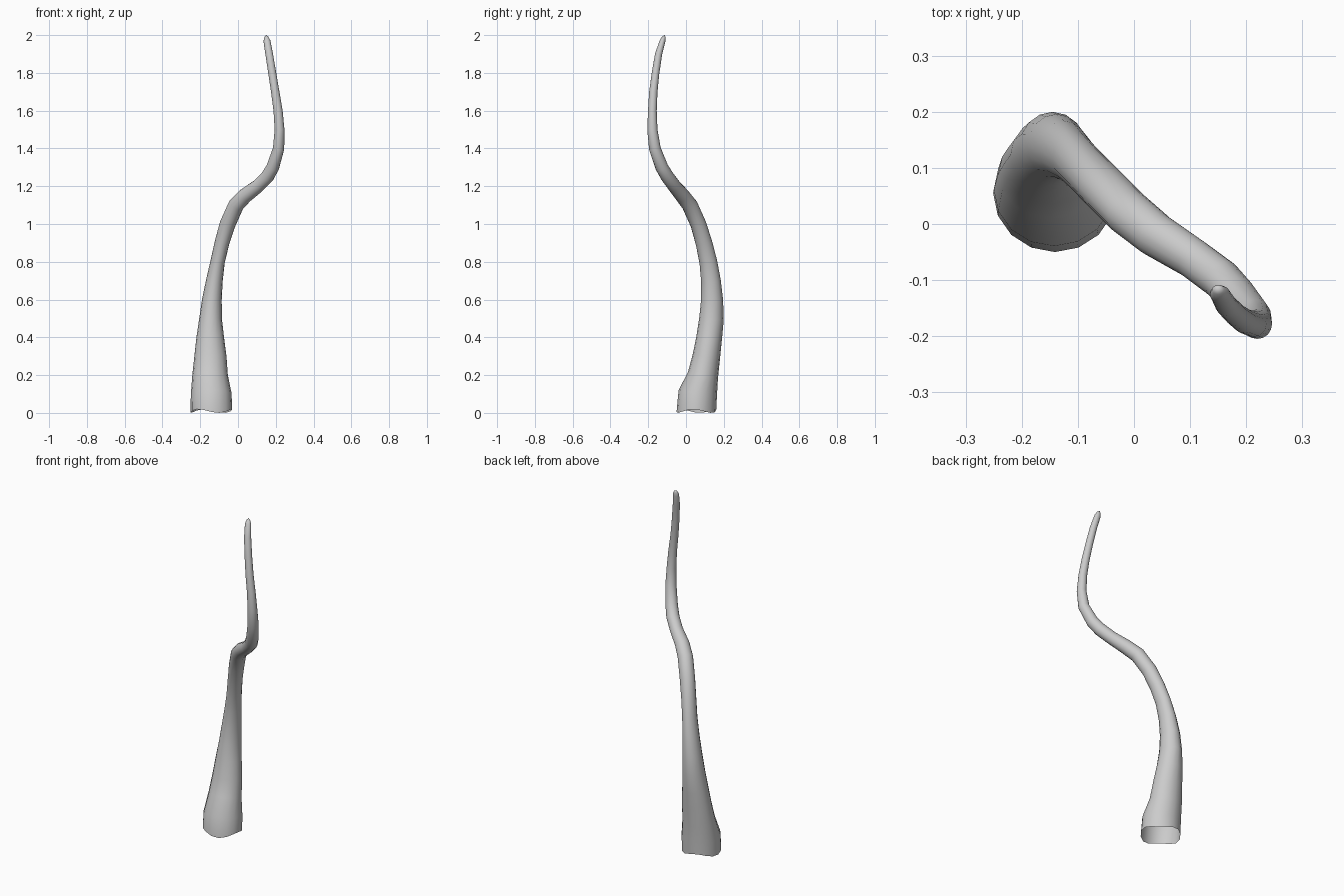
import bpy, bmesh, math
from mathutils import Vector

# Centre line and cross-section: x, y, z, half-width in x, half-width in y
STATIONS = [
    (-0.141, 0.055, 0.01, 0.110, 0.105),
    (-0.142, 0.062, 0.10, 0.108, 0.103),
    (-0.148, 0.090, 0.20, 0.094, 0.081),
    (-0.146, 0.108, 0.30, 0.085, 0.073),
    (-0.147, 0.123, 0.40, 0.073, 0.068),
    (-0.145, 0.135, 0.50, 0.060, 0.065),
    (-0.138, 0.138, 0.60, 0.052, 0.058),
    (-0.125, 0.132, 0.70, 0.044, 0.052),
    (-0.108, 0.118, 0.80, 0.038, 0.047),
    (-0.085, 0.095, 0.90, 0.039, 0.044),
    (-0.055, 0.065, 1.00, 0.042, 0.042),
    (-0.010, 0.020, 1.10, 0.042, 0.042),
    (0.038, -0.019, 1.15, 0.040, 0.040),
    (0.105, -0.061, 1.20, 0.036, 0.036),
    (0.155, -0.098, 1.25, 0.036, 0.036),
    (0.184, -0.128, 1.30, 0.034, 0.034),
    (0.215, -0.165, 1.40, 0.030, 0.031),
    (0.220, -0.178, 1.50, 0.026, 0.027),
    (0.212, -0.178, 1.60, 0.024, 0.023),
    (0.197, -0.173, 1.70, 0.022, 0.022),
    (0.181, -0.161, 1.80, 0.021, 0.020),
    (0.165, -0.145, 1.90, 0.020, 0.019),
    (0.153, -0.124, 1.97, 0.018, 0.015),
    (0.150, -0.117, 1.99, 0.011, 0.009),
]
SIDES = 16

bm = bmesh.new()
rings = []
centres = [Vector(s[:3]) for s in STATIONS]
for i, s in enumerate(STATIONS):
    # Tilt each ring square to the path, keeping the open base level
    t = (centres[min(i + 1, len(centres) - 1)] - centres[max(i - 1, 0)]).normalized()
    if i == 0:
        t = Vector((0, 0, 1))
    turn = Vector((0, 0, 1)).rotation_difference(t)
    ring = []
    for k in range(SIDES):
        a = 2 * math.pi * k / SIDES
        p = centres[i] + turn @ Vector((s[3] * math.cos(a), s[4] * math.sin(a), 0))
        if i == 0:
            p.z += 0.01 * math.cos(3 * a + 0.5)   # wavy base rim
        ring.append(bm.verts.new(p))
    rings.append(ring)

# Skin between rings
for lo, hi in zip(rings, rings[1:]):
    for k in range(SIDES):
        n = (k + 1) % SIDES
        bm.faces.new((lo[k], lo[n], hi[n], hi[k]))

# Rounded tip
tip = bm.verts.new((0.149, -0.112, 2.0))
for k in range(SIDES):
    bm.faces.new((rings[-1][k], rings[-1][(k + 1) % SIDES], tip))

mesh = bpy.data.meshes.new("curved_horn")
bm.to_mesh(mesh)
bm.free()
for f in mesh.polygons:
    f.use_smooth = True
horn = bpy.data.objects.new("curved_horn", mesh)
bpy.context.collection.objects.link(horn)
